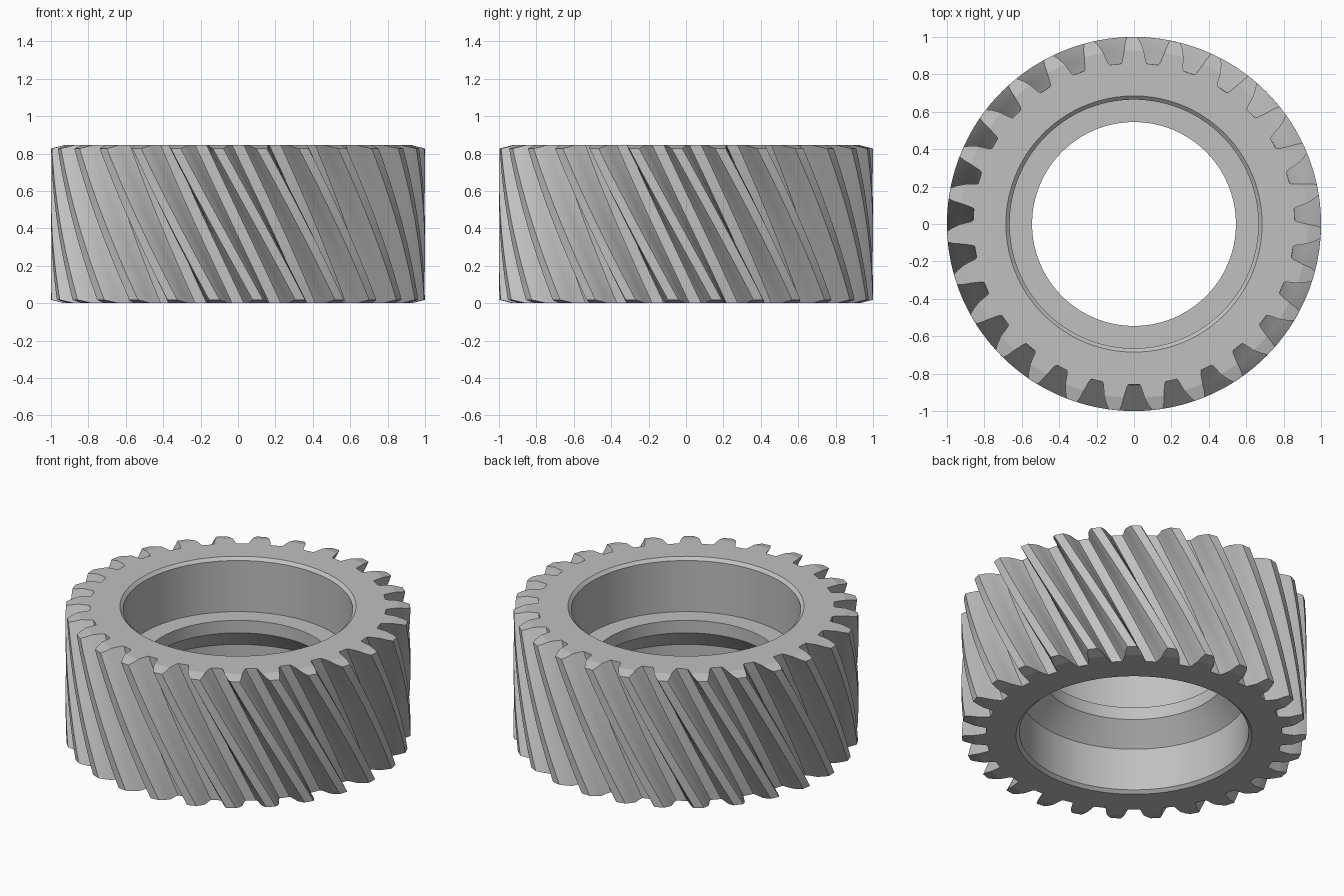
import bpy, bmesh, math

if "Cube" in bpy.data.objects:
    bpy.data.objects.remove(bpy.data.objects["Cube"])

TEETH, HEIGHT = 27, 0.845
PITCH = 2 * math.pi / TEETH
TWIST = 2 * PITCH                     # the helix advances two whole teeth
STEPS = 18
CHAMFER_R, CHAMFER_H = 0.93, 0.018    # conical chamfer on the tooth ends
# half tooth profile: radius, half angle
FLANK = [(0.86, 0.080), (0.873, 0.072), (0.93, 0.056), (0.97, 0.043), (1.0, 0.028)]
# bore profile from top to bottom: radius, height
BORE = [(0.685, HEIGHT), (0.665, HEIGHT - 0.018), (0.665, 0.50), (0.545, 0.50),
        (0.545, 0.42), (0.665, 0.29), (0.665, 0.018), (0.685, 0.0)]
SPLIT = [-0.080, -0.0267, 0.0267, 0.080]   # angular points under each tooth

bm = bmesh.new()


def tooth_angle(k):
    return 1.5 * math.pi + (k + 0.5) * PITCH


def point(r, a, z):
    return bm.verts.new((r * math.cos(a), r * math.sin(a), z))


def column(k, r, a):
    """Helical line of points from the top to the bottom of a tooth."""
    cut = CHAMFER_H * max(0, r - CHAMFER_R) / (1 - CHAMFER_R)
    out = []
    for i in range(STEPS + 1):
        z = HEIGHT - cut - (HEIGHT - 2 * cut) * i / STEPS
        out.append(point(r, tooth_angle(k) + a + TWIST * (1 - z / HEIGHT), z))
    return out


# helical teeth: columns run up one flank and down the other
left = [[column(k, r, -a) for r, a in FLANK] for k in range(TEETH)]
right = [[column(k, r, a) for r, a in FLANK] for k in range(TEETH)]
for k in range(TEETH):
    path = left[k] + right[k][::-1] + [left[(k + 1) % TEETH][0]]
    for c, d in zip(path, path[1:]):
        for i in range(STEPS):
            bm.faces.new((c[i], d[i], d[i + 1], c[i + 1]))

# stepped bore with a tapered underside on the inner shoulder
rings = [[point(r, tooth_angle(k) + a, z) for k in range(TEETH) for a in SPLIT]
         for r, z in BORE]
n = len(rings[0])
for top, low in zip(rings, rings[1:]):
    for i in range(n):
        j = (i + 1) % n
        bm.faces.new((top[i], top[j], low[j], low[i]))

# end faces: annulus, tooth ends and tooth chamfers
for end, ring, shift in ((0, rings[0], 0), (STEPS, rings[-1], 2)):
    root = []
    for k in range(TEETH):
        z = 0 if end else HEIGHT
        a0 = tooth_angle(k + shift)
        mid = [point(FLANK[0][0], a0 + a, z) for a in SPLIT[1:3]]
        L, R = [c[end] for c in left[k]], [c[end] for c in right[k]]
        root += [L[0], *mid, R[0]]
        bm.faces.new((L[0], *mid, R[0], R[1], L[1]))
        for i in range(1, len(FLANK) - 1):
            bm.faces.new((L[i], R[i], R[i + 1], L[i + 1]))
    for i in range(n):
        j = (i + 1) % n
        bm.faces.new((root[i], root[j], ring[(j + 4 * shift) % n], ring[(i + 4 * shift) % n]))

bmesh.ops.recalc_face_normals(bm, faces=bm.faces)
mesh = bpy.data.meshes.new("helical_gear")
bm.to_mesh(mesh)
bm.free()

steel = bpy.data.materials.new("grey steel")
steel.diffuse_color = (0.53, 0.53, 0.53, 1)
steel.use_nodes = True
steel.node_tree.nodes["Principled BSDF"].inputs["Base Color"].default_value = steel.diffuse_color
mesh.materials.append(steel)

gear = bpy.data.objects.new("helical_gear", mesh)
bpy.context.collection.objects.link(gear)
bpy.context.view_layer.objects.active = gear
gear.select_set(True)
bpy.ops.object.shade_smooth_by_angle(angle=math.radians(14))
